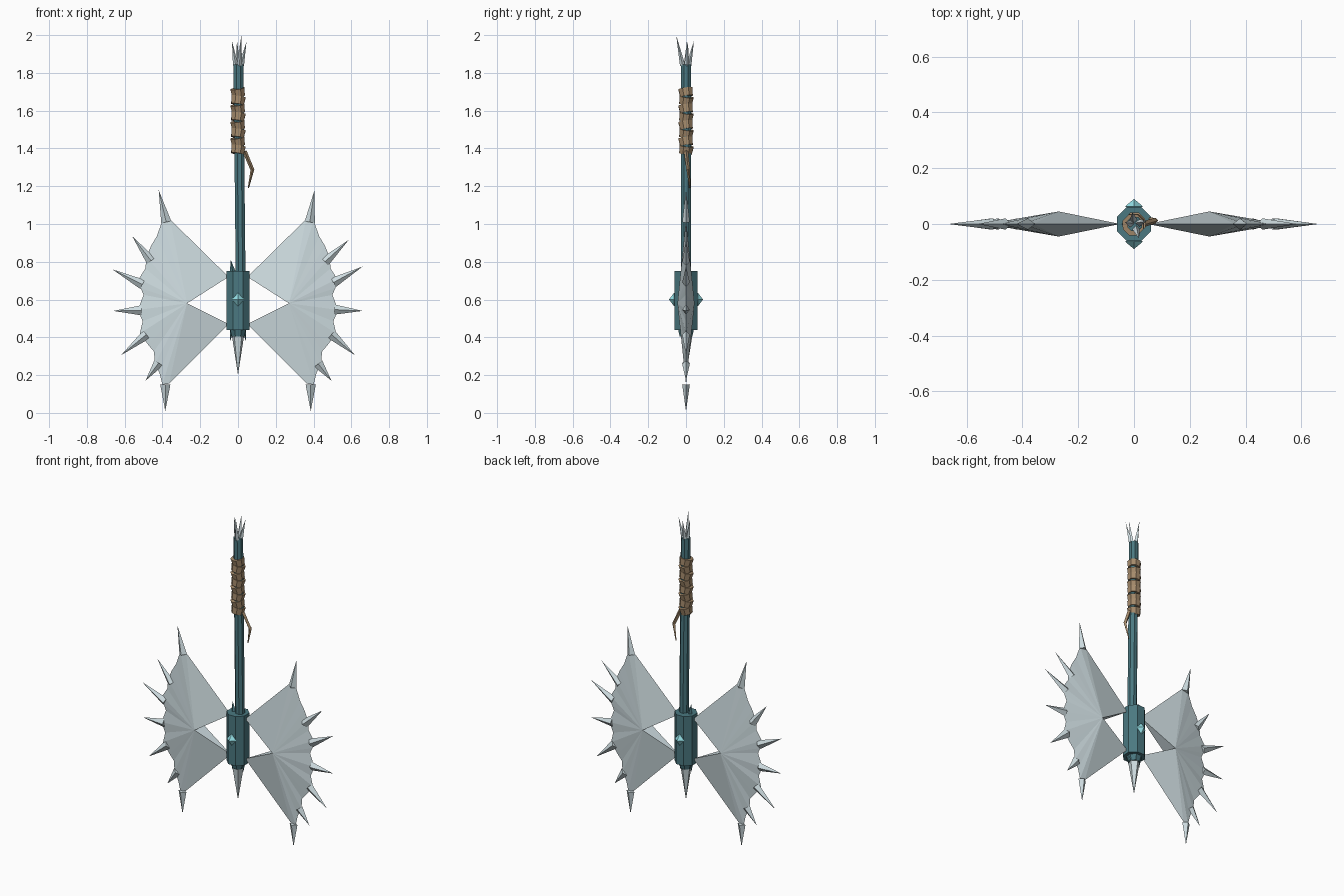
import bpy, bmesh, math
from mathutils import Vector, Matrix

if "Cube" in bpy.data.objects:
    bpy.data.objects.remove(bpy.data.objects["Cube"])


def material(name, rgb):
    m = bpy.data.materials.new(name)
    m.diffuse_color = (*rgb, 1)
    m.use_nodes = True
    m.node_tree.nodes["Principled BSDF"].inputs["Base Color"].default_value = m.diffuse_color
    return m


STEEL = material("pale_steel", (0.62, 0.72, 0.75))
TEAL = material("teal_metal", (0.07, 0.19, 0.22))
LEATHER = material("leather", (0.38, 0.26, 0.15))
GEM = material("gem", (0.3, 0.75, 0.8))


def finish(name, bm, mat):
    bmesh.ops.recalc_face_normals(bm, faces=bm.faces)
    me = bpy.data.meshes.new(name)
    bm.to_mesh(me)
    bm.free()
    ob = bpy.data.objects.new(name, me)
    bpy.context.collection.objects.link(ob)
    me.materials.append(mat)
    return ob


def cone(name, a, b, r1, r2, sides, mat, flat=1.0, spin=0.0):
    """Tapered prism from a to b; flat squashes it along its local y."""
    a, b = Vector(a), Vector(b)
    z = (b - a).normalized()
    x = Vector((0, 1, 0)).cross(z).normalized()
    rot = Matrix((x, z.cross(x), z)).transposed().to_4x4()
    bm = bmesh.new()
    bmesh.ops.create_cone(bm, cap_ends=True, segments=sides, radius1=r1, radius2=r2,
                          depth=(b - a).length,
                          matrix=Matrix.Translation((a + b) / 2) @ rot
                          @ Matrix.Diagonal((1, flat, 1, 1)) @ Matrix.Rotation(spin, 4, 'Z'))
    bmesh.ops.remove_doubles(bm, verts=bm.verts, dist=1e-5)
    return finish(name, bm, mat)


# Blades: scalloped outline fanned around a thick centre ridge point
outline = [(0.05, 0.72), (0.36, 1.025), (0.40, 1.02), (0.43, 0.935), (0.46, 0.885),
           (0.485, 0.825), (0.49, 0.765), (0.525, 0.71), (0.515, 0.66), (0.50, 0.625),
           (0.53, 0.545), (0.505, 0.485), (0.52, 0.42), (0.475, 0.36), (0.445, 0.325),
           (0.44, 0.26), (0.415, 0.21), (0.40, 0.15), (0.365, 0.155), (0.05, 0.47)]


def blade(name, s):
    bm = bmesh.new()
    rim = [bm.verts.new((s * x, 0, z)) for x, z in outline]
    mids = [bm.verts.new((s * 0.27, y, 0.58)) for y in (-0.045, 0.045)]
    for m in mids:
        for p, q in zip(rim, rim[1:]):
            bm.faces.new((m, p, q))
    for end in (rim[0], rim[-1]):
        bm.faces.new((end, *mids))
    finish(name, bm, STEEL)


# Edge spikes: base x, z and tip x, z
right = [(0.38, 1.01, 0.405, 1.18), (0.46, 0.80, 0.585, 0.915), (0.505, 0.69, 0.66, 0.775),
         (0.51, 0.547, 0.66, 0.54), (0.495, 0.415, 0.62, 0.305), (0.425, 0.26, 0.495, 0.17),
         (0.385, 0.15, 0.385, 0.01)]
left = [(-0.38, 1.01, -0.42, 1.18), (-0.46, 0.805, -0.56, 0.935), (-0.505, 0.68, -0.665, 0.76),
        (-0.51, 0.543, -0.66, 0.54), (-0.485, 0.415, -0.62, 0.305), (-0.42, 0.265, -0.49, 0.17),
        (-0.385, 0.15, -0.385, 0.01)]
for side, s, spikes in (("right", 1, right), ("left", -1, left)):
    blade(side + "_blade", s)
    for i, (x, z, tx, tz) in enumerate(spikes):
        cone(f"{side}_blade_spike_{i}", (x, 0, z), (tx, 0, tz), 0.027, 0, 4, STEEL, 0.75)

# Shaft, slightly leaning
cone("shaft", (0.017, 0, 0.44), (0.002, 0, 1.845), 0.028, 0.028, 8, TEAL, spin=math.pi / 8)

# Socket with end collar, thorns and lower spike
cone("socket", (0, 0, 0.44), (0, 0, 0.75), 0.066, 0.066, 8, TEAL, spin=math.pi / 8)
cone("lower_collar", (0, 0, 0.405), (0, 0, 0.44), 0.036, 0.045, 8, TEAL, spin=math.pi / 8)
cone("lower_spike", (0, 0, 0.41), (0, 0, 0.2), 0.034, 0, 5, STEEL)
for i, s in enumerate((-1, 1)):
    cone(f"lower_thorn_{i}", (s * 0.03, 0, 0.45), (s * 0.042, 0, 0.38), 0.014, 0, 4, TEAL)
cone("upper_thorn", (-0.028, 0, 0.745), (-0.038, 0, 0.81), 0.016, 0, 4, TEAL)

# Gems on front and back of the socket
for label, s in (("front", -1), ("back", 1)):
    bm = bmesh.new()
    ring = [bm.verts.new((0.032 * math.cos(a), s * 0.063, 0.6 + 0.036 * math.sin(a)))
            for a in (k * math.pi / 2 for k in range(4))]
    for y in (0.045, 0.09):
        tip = bm.verts.new((0, s * y, 0.6))
        for k in range(4):
            bm.faces.new((tip, ring[k], ring[(k + 1) % 4]))
    finish(label + "_gem", bm, GEM)

# Leather grip: stacked tilted bands
for i in range(8):
    z = 1.372 + i * 0.0435
    t = 0.003 * (-1) ** i
    cone(f"grip_band_{i}", (-t, -t, z), (t, t, z + 0.041), 0.036, 0.041, 8, LEATHER,
         spin=math.pi / 8)

# Loose strap end
cone("strap_upper", (0.035, 0.0, 1.385), (0.077, 0.012, 1.285), 0.011, 0.010, 4, LEATHER)
cone("strap_lower", (0.077, 0.012, 1.292), (0.055, 0.02, 1.19), 0.010, 0.003, 4, LEATHER)

# Crown of spikes on the pommel
for i, (x, y, z) in enumerate([(0.018, -0.052, 2.0), (0.045, 0.01, 1.965),
                               (-0.005, 0.042, 1.97), (-0.032, 0.005, 1.97)]):
    cone(f"pommel_spike_{i}", (x * 0.4, y * 0.35, 1.84), (x, y, z), 0.014, 0, 4, STEEL)
